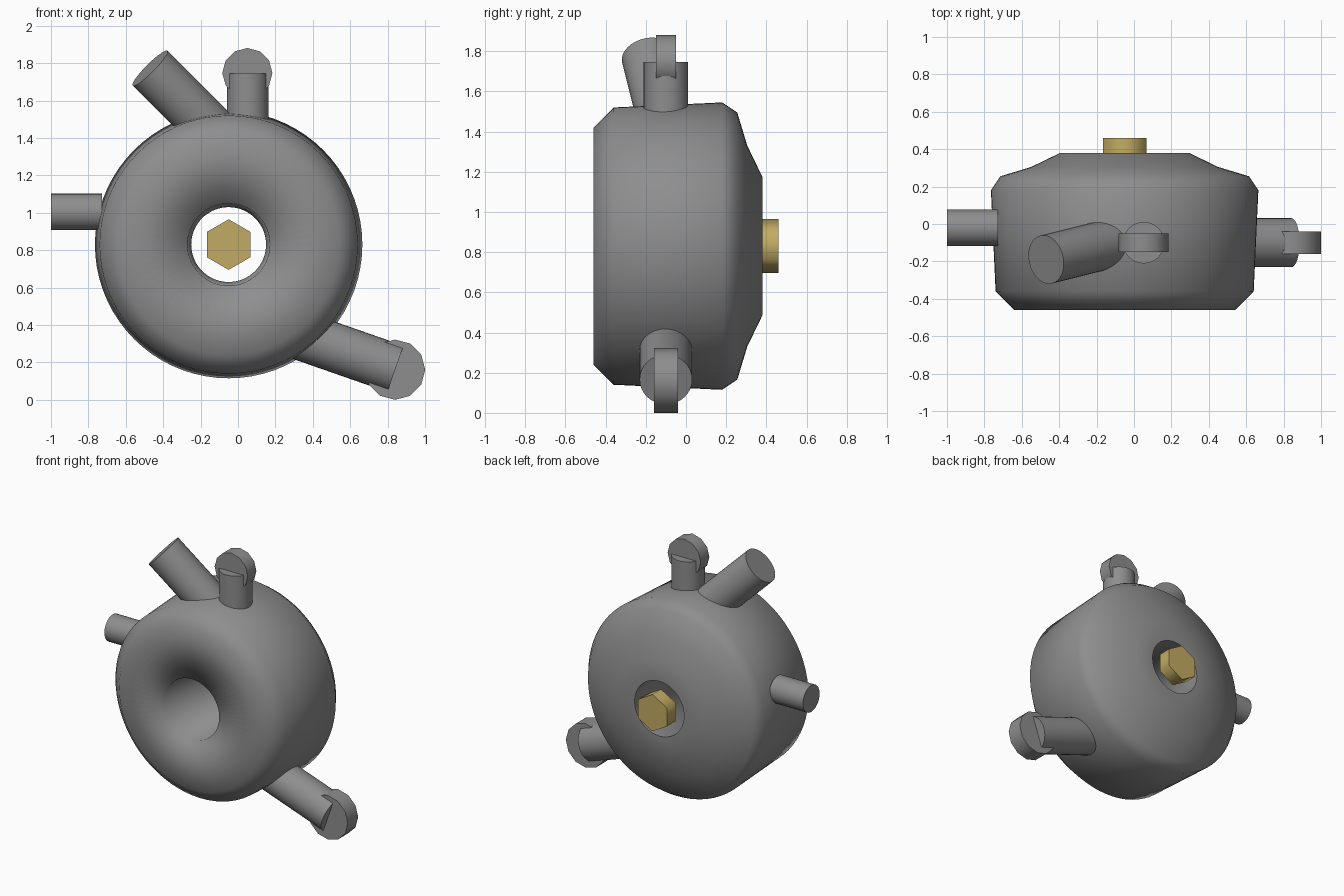
import bpy, bmesh, math
from mathutils import Vector

if "Cube" in bpy.data.objects:
    bpy.data.objects.remove(bpy.data.objects["Cube"])

CX, CZ = -0.05, 0.83  # axis of the housing


def material(name, colour):
    m = bpy.data.materials.new(name)
    m.diffuse_color = (*colour, 1)
    m.use_nodes = True
    m.node_tree.nodes["Principled BSDF"].inputs["Base Color"].default_value = m.diffuse_color
    return m


GREY = material("dark_grey", (0.27, 0.27, 0.27))
BRASS = material("brass", (0.54, 0.41, 0.125))


def finish(name, bm, mat, angle=None):
    bmesh.ops.recalc_face_normals(bm, faces=bm.faces[:])
    me = bpy.data.meshes.new(name)
    bm.to_mesh(me)
    bm.free()
    me.materials.append(mat)
    ob = bpy.data.objects.new(name, me)
    bpy.context.collection.objects.link(ob)
    if angle:
        bpy.ops.object.select_all(action='DESELECT')
        ob.select_set(True)
        bpy.context.view_layer.objects.active = ob
        bpy.ops.object.shade_smooth_by_angle(angle=math.radians(angle))
    return ob


def rod(name, a, b, r, sides=32, mat=GREY, angle=35):
    """Closed cylinder from a to b."""
    a, b = Vector(a), Vector(b)
    d = b - a
    bm = bmesh.new()
    bmesh.ops.create_cone(bm, cap_ends=True, segments=sides,
                          radius1=r, radius2=r, depth=d.length)
    bmesh.ops.rotate(bm, verts=bm.verts[:], cent=(0, 0, 0),
                     matrix=Vector((0, 0, 1)).rotation_difference(d).to_matrix())
    for v in bm.verts:
        v.co += (a + b) / 2
    return finish(name, bm, mat, angle)


# housing: closed (radius, y) profile revolved around the y direction;
# smooth everywhere except the rim of the rear hole
profile = [(0.59, -0.46), (0.69, -0.36), (0.715, 0.18), (0.665, 0.255),
           (0.50, 0.305), (0.345, 0.38), (0.20, 0.38), (0.22, -0.46)]
REAR_RIM = 6
SEG = 72
bm = bmesh.new()
rings = []
for i in range(SEG):
    t = 2 * math.pi * i / SEG
    rings.append([bm.verts.new((CX + r * math.cos(t), y, CZ + r * math.sin(t)))
                  for r, y in profile])
n = len(profile)
for i in range(SEG):
    p, q = rings[i], rings[(i + 1) % SEG]
    for j in range(n):
        k = (j + 1) % n
        bm.faces.new((p[j], p[k], q[k], q[j])).smooth = True
    bm.edges.get((p[REAR_RIM], q[REAR_RIM])).smooth = False
finish("housing", bm, GREY)

# pipes around the rim
rod("side_pipe", (-0.728, -0.02, 1.005), (-1.0, -0.02, 1.005), 0.097)
rod("slanted_pipe", (-0.07, -0.09, 1.373), (-0.47, -0.19, 1.773), 0.132)
rod("top_pipe", (0.052, -0.10, 1.35), (0.052, -0.10, 1.745), 0.111)
rod("lower_pipe", (0.28, -0.10, 0.362), (0.842, -0.10, 0.166), 0.131)

# discs at the pipe ends
rod("top_disc", (0.05, -0.15, 1.747), (0.05, -0.05, 1.747), 0.134, 12)
rod("lower_disc", (0.84, -0.16, 0.161), (0.84, -0.04, 0.161), 0.161, 12)

# brass hexagon nut with one corner pointing up
rod("brass_nut", (CX, 0.36, CZ), (CX, 0.46, CZ), 0.135, 6, BRASS, 65)
